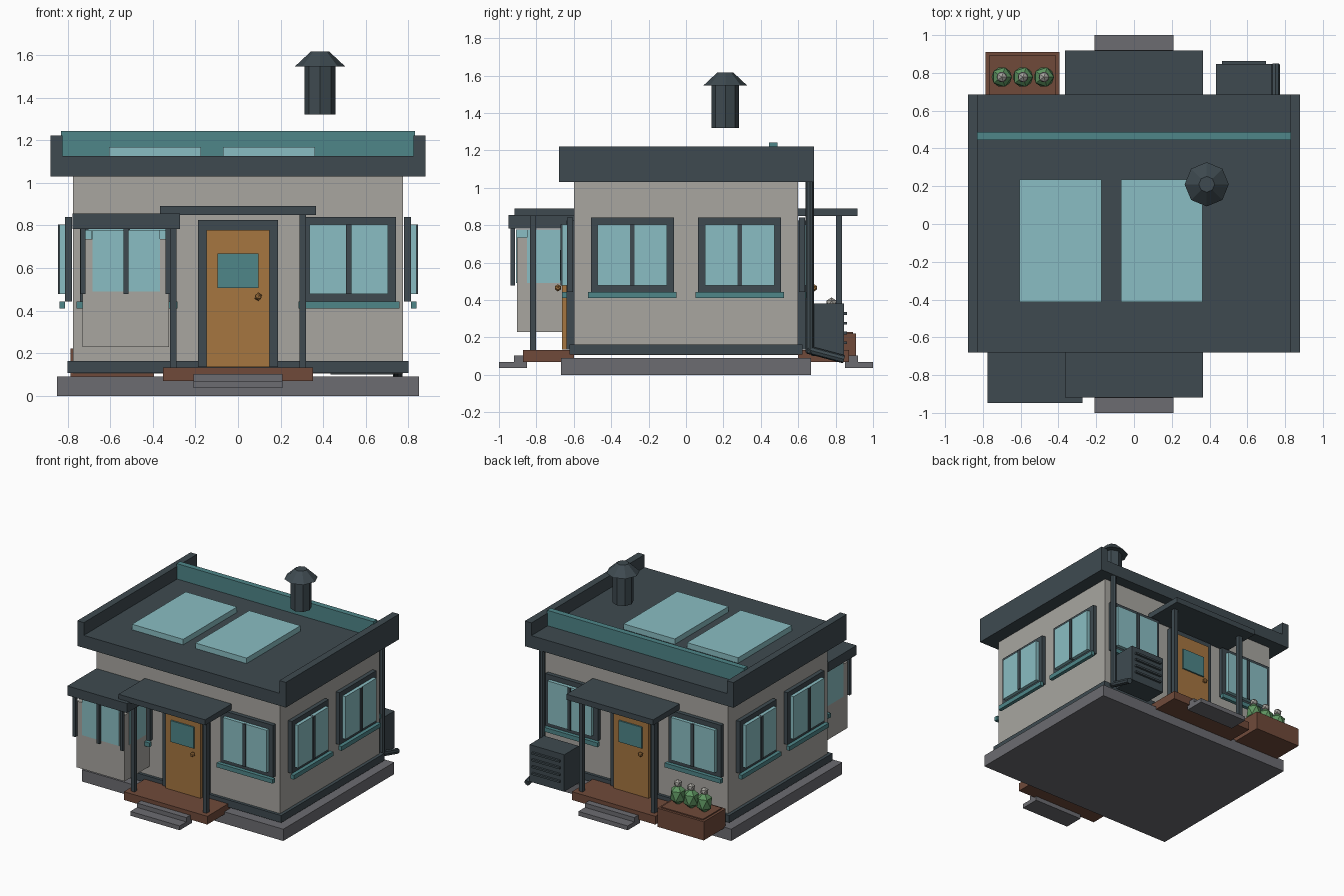
import bpy
import math
from mathutils import Vector

if "Cube" in bpy.data.objects:
    bpy.data.objects.remove(bpy.data.objects["Cube"])


def material(name, rgb):
    m = bpy.data.materials.new(name)
    lin = [((c / 255 + 0.055) / 1.055) ** 2.4 for c in rgb]
    m.diffuse_color = (*lin, 1)
    m.use_nodes = True
    m.node_tree.nodes["Principled BSDF"].inputs["Base Color"].default_value = m.diffuse_color
    return m


WALL = material("warm grey plaster", (168, 166, 160))
DARK = material("dark slate", (62, 74, 80))
TEAL = material("teal trim", (78, 134, 137))
GLASS = material("pale glass", (138, 190, 195))
WOOD = material("orange wood", (166, 118, 64))
BROWN = material("brown wood", (112, 74, 58))
STONE = material("grey stone", (108, 108, 113))
GREEN = material("leaf green", (94, 148, 96))


def finish(name, mat):
    o = bpy.context.object
    o.name = name
    o.data.materials.append(mat)
    return o


def box(name, mat, x0, x1, y0, y1, z0, z1):
    bpy.ops.mesh.primitive_cube_add(size=1)
    o = finish(name, mat)
    for v in o.data.vertices:
        v.co = (x1 if v.co.x > 0 else x0, y1 if v.co.y > 0 else y0, z1 if v.co.z > 0 else z0)
    return o


def side_box(name, mat, turn, u0, u1, d0, d1, z0, z1):
    """Box on a side of the house: u runs along the wall, d outward; turn 0 is the front."""
    c, s = [(1, 0), (0, 1), (-1, 0), (0, -1)][turn]
    xs = sorted((u0 * c + d0 * s, u1 * c + d1 * s))
    ys = sorted((u0 * s - d0 * c, u1 * s - d1 * c))
    return box(name, mat, *xs, *ys, z0, z1)


def cone(name, mat, loc, r1, r2, h, sides=8):
    bpy.ops.mesh.primitive_cone_add(vertices=sides, radius1=r1, radius2=r2, depth=h, location=loc)
    return finish(name, mat)


def ball(name, mat, loc, r, zscale=1.0):
    bpy.ops.mesh.primitive_ico_sphere_add(subdivisions=1, radius=r, location=loc)
    bpy.context.object.scale.z = zscale
    return finish(name, mat)


def pipe(name, mat, a, b, r):
    a, b = Vector(a), Vector(b)
    o = cone(name, mat, (a + b) / 2, r, r, (b - a).length)
    o.rotation_euler = (b - a).to_track_quat('Z', 'Y').to_euler()
    return o


def window(turn, u, wall):
    side_box("window_frame", DARK, turn, u - .222, u + .222, wall + .005, wall + .036, .443, .84)
    side_box("window_glass", GLASS, turn, u - .185, u + .185, wall + .036, wall + .062, .478, .803)
    side_box("window_mullion", DARK, turn, u - .012, u + .012, wall + .036, wall + .07, .478, .803)
    side_box("window_sill", TEAL, turn, u - .237, u + .237, wall + .036, wall + .064, .41, .443)


def entrance(turn):
    side_box("door_frame", DARK, turn, -.188, .188, .598, .64, .135, .825)
    side_box("door", WOOD, turn, -.148, .148, .63, .662, .135, .778)
    side_box("door_window", TEAL, turn, -.097, .097, .662, .673, .505, .667)
    s = 1 if turn == 0 else -1
    ball("door_knob", WOOD, (s * .095, -s * .685, .465), .019)
    side_box("porch_platform", BROWN, turn, -.352, .352, .6, .872, .07, .133)
    side_box("upper_step", STONE, turn, -.208, .208, .85, .92, .07, .103)
    side_box("lower_step", STONE, turn, -.208, .208, .85, 1.0, .037, .07)
    side_box("porch_canopy", DARK, turn, -.366, .366, .6, .918, .848, .89)
    for u in (-.304, .304):
        side_box("porch_post", DARK, turn, u - .016, u + .016, .803, .835, .133, .85)


# main shell
box("foundation", STONE, -.85, .85, -.668, .668, 0, .09)
box("house_walls", WALL, -.775, .775, -.6, .6, .105, 1.04)
box("base_trim", DARK, -.8, .8, -.622, .622, .108, .163)

# roof with side parapets, ridge board and panels
box("roof_slab", DARK, -.83, .83, -.68, .685, 1.03, 1.125)
for s in (-1, 1):
    x = sorted((s * .825, s * .88))
    box("side_parapet", DARK, *x, -.68, .685, 1.03, 1.222)
box("roof_board", TEAL, -.83, .83, .445, .488, 1.12, 1.242)
for x in (-.605, -.07):
    box("roof_panel", GLASS, x, x + .432, -.413, .235, 1.125, 1.167)

# chimney
cone("chimney_pipe", DARK, (.385, .21, 1.435), .073, .073, .23)
cone("chimney_cap", DARK, (.385, .21, 1.582), .117, .042, .07)

# doors and windows
for turn in (0, 2):
    entrance(turn)
    for u in (-.52, .52):
        window(turn, u, .6)
for turn in (1, 3):
    for u in (-.287, .287):
        window(turn, u, .775)

# bay on the front left
box("bay_body", WALL, -.73, -.325, -.903, -.6, .23, .735)
box("bay_front_glass", GLASS, -.682, -.367, -.908, -.85, .49, .778)
for x in (-.733, -.367):
    box("bay_side_glass", GLASS, x, x + .045, -.85, -.65, .49, .778)
box("bay_roof", DARK, -.776, -.272, -.948, -.6, .783, .855)
for x in (-.728, -.526, -.328):
    box("bay_post", DARK, x - .012, x + .012, -.938, -.914, .477, .79)

# planter behind the house
box("planter_box", BROWN, -.787, -.395, .645, .91, .08, .222)
box("planter_rim", BROWN, -.768, -.414, .664, .892, .222, .23)
for x in (-.7, -.588, -.477):
    ball("bush", GREEN, (x, .778, .298), .06, 1.35)
    ball("flower", WALL, (x, .778, .383), .031)

# air unit with louvres
box("air_unit", DARK, .435, .728, .67, .846, .1, .382)
for i in range(4):
    z = .165 + i * .052
    box("air_unit_louvre", DARK, .465, .7, .846, .862, z, z + .014)

# rain pipe on the back right corner
pipe("rain_pipe", DARK, (.75, .662, .12), (.75, .662, 1.035), .022)
pipe("rain_pipe_spout", DARK, (.75, .65, .135), (.75, .845, .083), .022)
